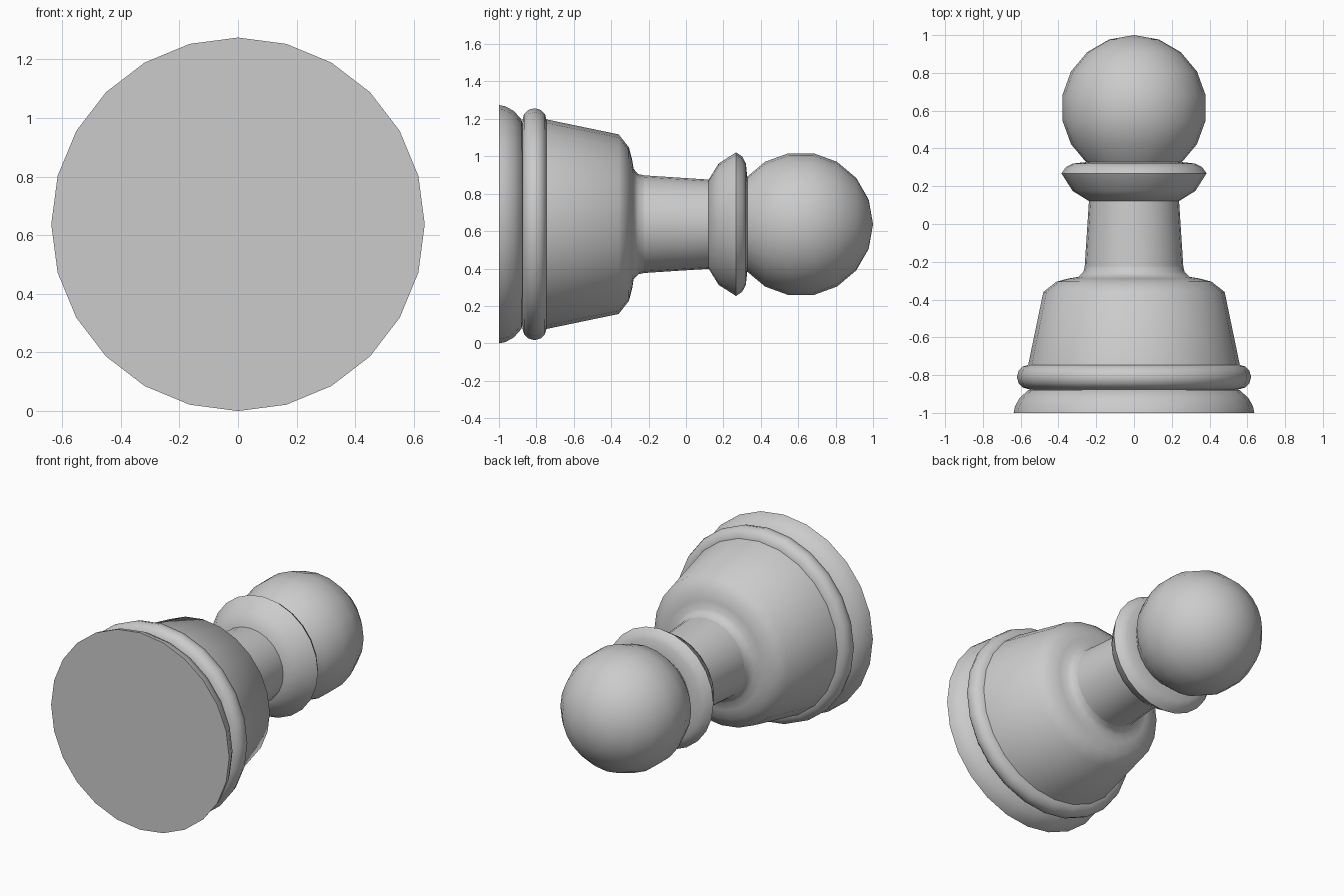
import bpy
from math import sin, cos, pi, radians

if "Cube" in bpy.data.objects:
    bpy.data.objects.remove(bpy.data.objects["Cube"])

SIDES = 24
AXIS_Z = 0.637

grey = bpy.data.materials.new("light grey")
grey.use_nodes = True
grey.diffuse_color = (0.6, 0.6, 0.6, 1)
grey.node_tree.nodes["Principled BSDF"].inputs["Base Color"].default_value = (0.6, 0.6, 0.6, 1)


def lathe(name, profile, sharp_angle=35):
    """Spin (radius, y) points, given from front to back, around the lying axis."""
    verts, faces, rings = [], [], []
    for r, y in profile:
        count = 1 if r == 0 else SIDES
        rings.append(range(len(verts), len(verts) + count))
        for i in range(count):
            a = 2 * pi * i / SIDES
            verts.append((r * cos(a), y, AXIS_Z + r * sin(a)))
    for a, b in zip(rings, rings[1:]):
        for i in range(SIDES):
            j = (i + 1) % SIDES
            if len(b) == 1:
                faces.append((a[i], b[0], a[j]))
            else:
                faces.append((a[i], b[i], b[j], a[j]))
    # Close the open ends with flat discs
    faces.append(tuple(rings[0]))
    if len(rings[-1]) > 1:
        faces.append(tuple(reversed(rings[-1])))
    mesh = bpy.data.meshes.new(name)
    mesh.from_pydata(verts, [], faces)
    mesh.materials.append(grey)
    obj = bpy.data.objects.new(name, mesh)
    bpy.context.collection.objects.link(obj)
    bpy.ops.object.select_all(action='DESELECT')
    obj.select_set(True)
    bpy.context.view_layer.objects.active = obj
    bpy.ops.object.shade_smooth_by_angle(angle=radians(sharp_angle))
    return obj


def arc(r, y, radius, start, end, steps):
    """Profile arc; angle 0 points to the front, 90 points outward."""
    angles = [radians(start + (end - start) * i / steps) for i in range(steps + 1)]
    return [(r + radius * sin(a), y - radius * cos(a)) for a in angles]


# Foot with a rounded rim
lathe("foot", [(0.637, -1), (0.63, -0.965), (0.605, -0.92), (0.56, -0.88), (0.52, -0.87)])

# Bead above the foot
lathe("bead", arc(0.555, -0.81, 0.065, 0, 180, 6))

# Tapered body with a rounded shoulder
lathe("body", [(0.575, -0.82), (0.56, -0.745), (0.48, -0.36), (0.41, -0.305),
               (0.345, -0.288), (0.295, -0.28), (0.268, -0.255), (0.26, -0.22)], 40)

# Slim stem
lathe("stem", [(0.262, -0.24), (0.238, 0.13)])

# Flared collar
lathe("collar", [(0.236, 0.12), (0.325, 0.175), (0.384, 0.268), (0.362, 0.3),
                 (0.325, 0.32), (0.25, 0.328)], 36)

# Round head
head = arc(0, 0.615, 0.385, 40, 160, 6)
lathe("head", head + [(0, 1)])
